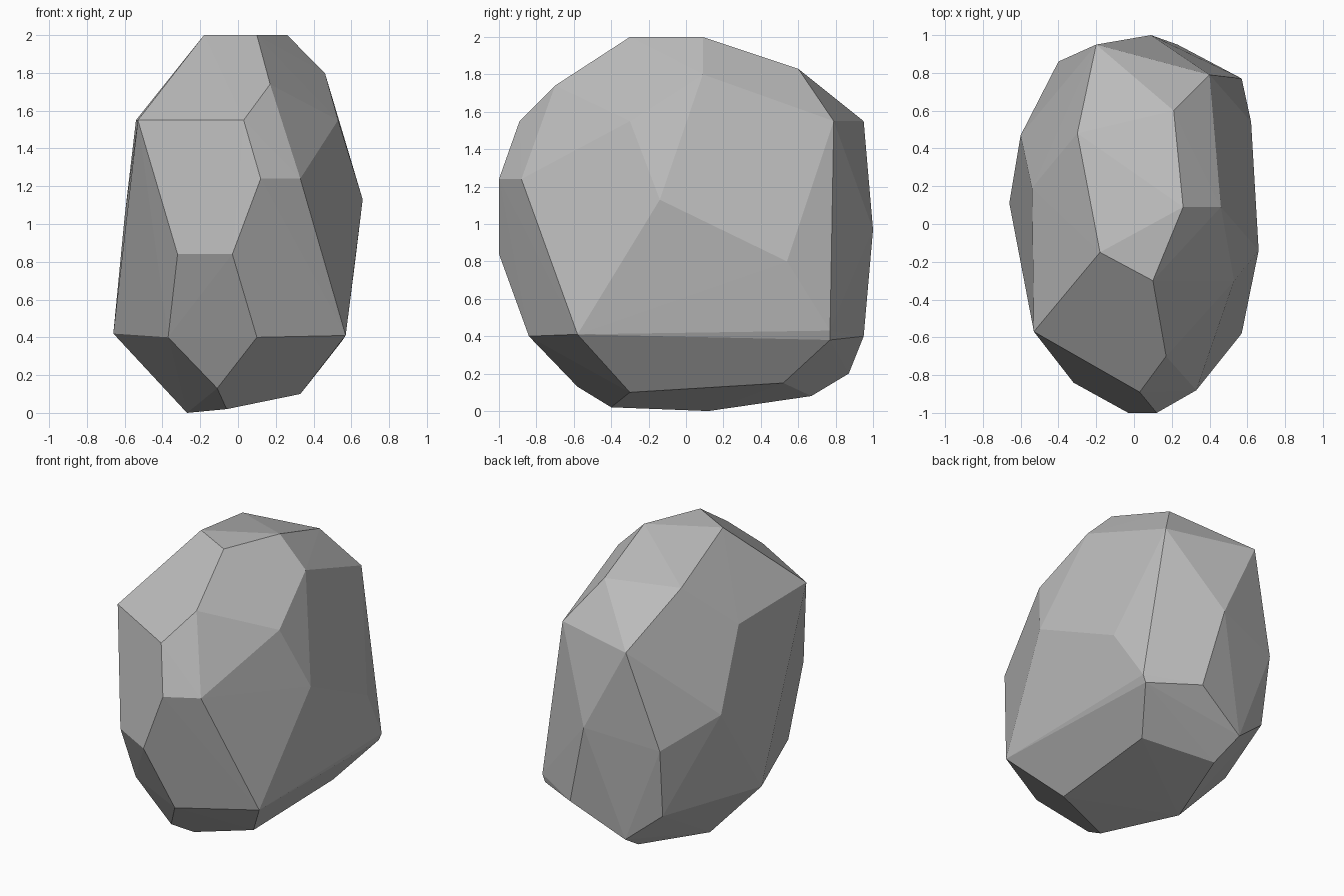
import bpy, bmesh

if "Cube" in bpy.data.objects:
    bpy.data.objects.remove(bpy.data.objects["Cube"])

# Corner rings of the faceted boulder, from bottom to top
base = [(-.06, -.40, .02), (.33, -.30, .10), (.37, .52, .15), (-.10, .67, .08),
        (-.27, .12, 0), (-.11, -.58, .13), (-.14, .87, .20)]
lower = [(-.37, -.60, .40), (.10, -.84, .40), (.57, -.58, .41), (.57, .77, .43),
         (.55, .77, .38), (.23, .95, .40), (-.38, .80, .40), (-.66, .11, .42)]
middle = [(-.32, -.84, .84), (-.03, -1, .84), (.12, -1, 1.24), (.33, -.88, 1.24),
          (.66, -.14, 1.13), (.62, .54, .80), (.09, 1, .97), (-.40, .86, .88),
          (-.60, .47, 1.04)]
upper = [(-.53, -.57, 1.55), (.03, -.89, 1.55), (.17, -.70, 1.74), (.53, -.30, 1.55),
         (.46, .09, 1.80), (.40, .79, 1.55), (-.20, .95, 1.55), (-.54, .19, 1.55)]
crown = [(-.18, -.15, 2), (.10, -.30, 2), (.26, .09, 2), (.21, .60, 1.83), (-.30, .48, 1.85)]

# Wrap the corners in flat facets
bm = bmesh.new()
for p in base + lower + middle + upper + crown:
    bm.verts.new(p)
hull = bmesh.ops.convex_hull(bm, input=bm.verts[:])
loose = {v for v in hull["geom_interior"] + hull["geom_unused"]
         if isinstance(v, bmesh.types.BMVert)}
bmesh.ops.delete(bm, geom=[v for v in loose if not v.link_faces], context='VERTS')
bmesh.ops.recalc_face_normals(bm, faces=bm.faces[:])

mesh = bpy.data.meshes.new("boulder")
bm.to_mesh(mesh)
bm.free()

# Plain stone colour
stone = bpy.data.materials.new("stone_grey")
stone.diffuse_color = (.5, .5, .5, 1)
stone.use_nodes = True
stone.node_tree.nodes["Principled BSDF"].inputs["Base Color"].default_value = stone.diffuse_color
mesh.materials.append(stone)

boulder = bpy.data.objects.new("boulder", mesh)
bpy.context.collection.objects.link(boulder)
